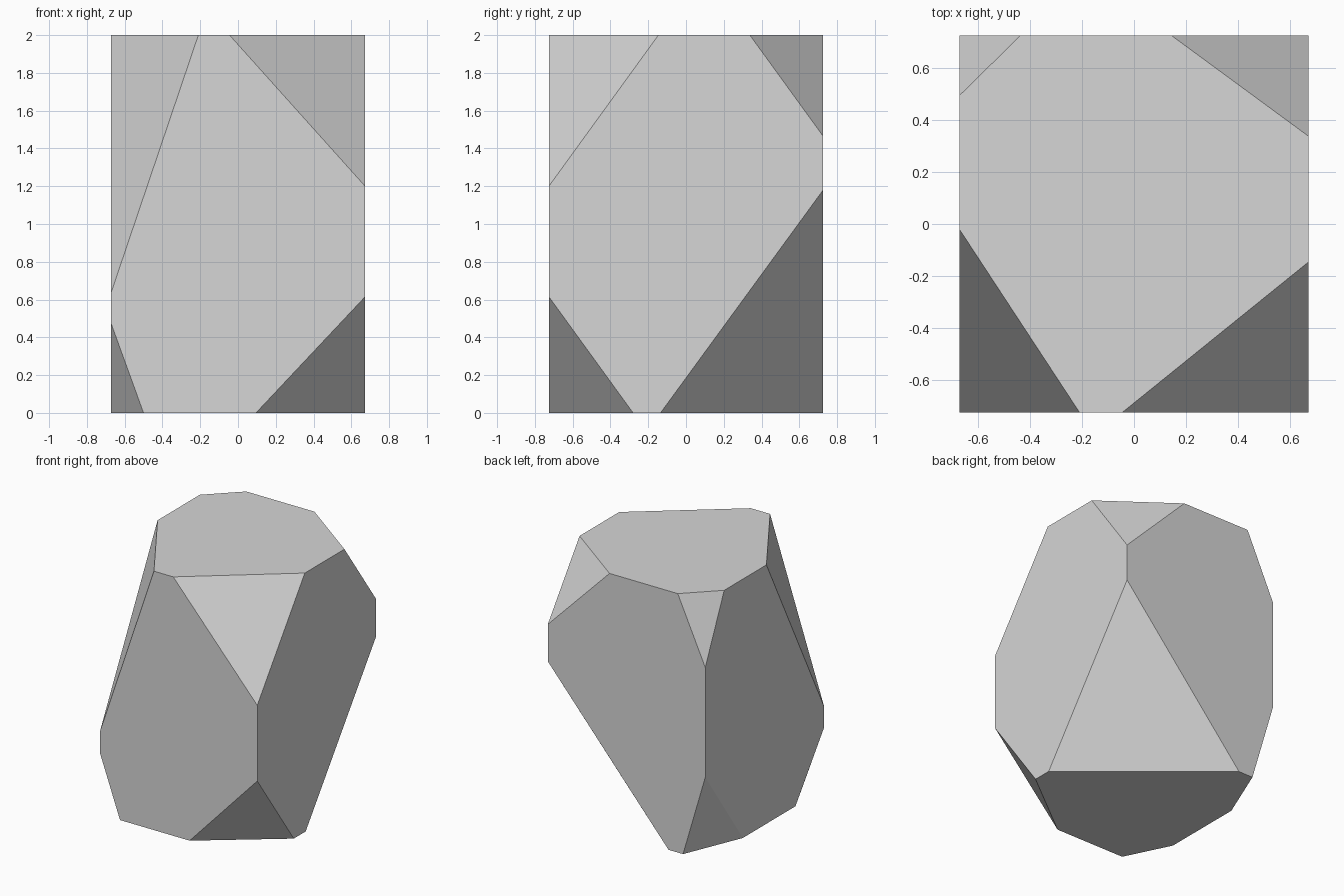
import bpy
import bmesh
from mathutils import Vector

cube = bpy.data.objects.get("Cube")
if cube:
    bpy.data.objects.remove(cube, do_unlink=True)

# Stone block: a box whose eight corners are each sliced off by one plane
HALF = Vector((0.673, 0.726, 1.0))
CENTRE = Vector((0, 0, 1.0))

# Corner direction -> how far the slice reaches along x, y and z
CORNER_CUTS = {
    (-1, -1, 1): (0.463, 0.706, 1.367),
    (1, -1, 1): (0.718, 0.58, 0.80),
    (1, 1, 1): (0.528, 0.388, 0.535),
    (-1, 1, 1): (0.235, 0.231, 0.508),
    (-1, -1, -1): (0.173, 0.351, 0.477),
    (1, -1, -1): (0.578, 0.446, 0.615),
    (1, 1, -1): (1.032, 0.861, 1.18),
    (-1, 1, -1): (0.19, 0.459, 0.644),
}


def corner_points(signs, reach):
    """Three points where a slice meets the edges of its corner."""
    corner = CENTRE + Vector([s * h for s, h in zip(signs, HALF)])
    for axis in range(3):
        point = corner.copy()
        point[axis] -= signs[axis] * reach[axis]
        yield point


bm = bmesh.new()
for signs, reach in CORNER_CUTS.items():
    for point in corner_points(signs, reach):
        bm.verts.new(point)
bmesh.ops.convex_hull(bm, input=bm.verts[:])

# Merge the hull triangles into flat facets
bmesh.ops.dissolve_limit(bm, angle_limit=0.01, verts=bm.verts[:], edges=bm.edges[:])
bmesh.ops.recalc_face_normals(bm, faces=bm.faces[:])

mesh = bpy.data.meshes.new("faceted_stone")
bm.to_mesh(mesh)
bm.free()

# Plain grey stone
GREY = (0.67, 0.67, 0.67, 1.0)
stone = bpy.data.materials.new("light_grey_stone")
stone.use_nodes = True
stone.diffuse_color = GREY
stone.node_tree.nodes["Principled BSDF"].inputs["Base Color"].default_value = GREY
mesh.materials.append(stone)

rock = bpy.data.objects.new("faceted_stone", mesh)
bpy.context.collection.objects.link(rock)
